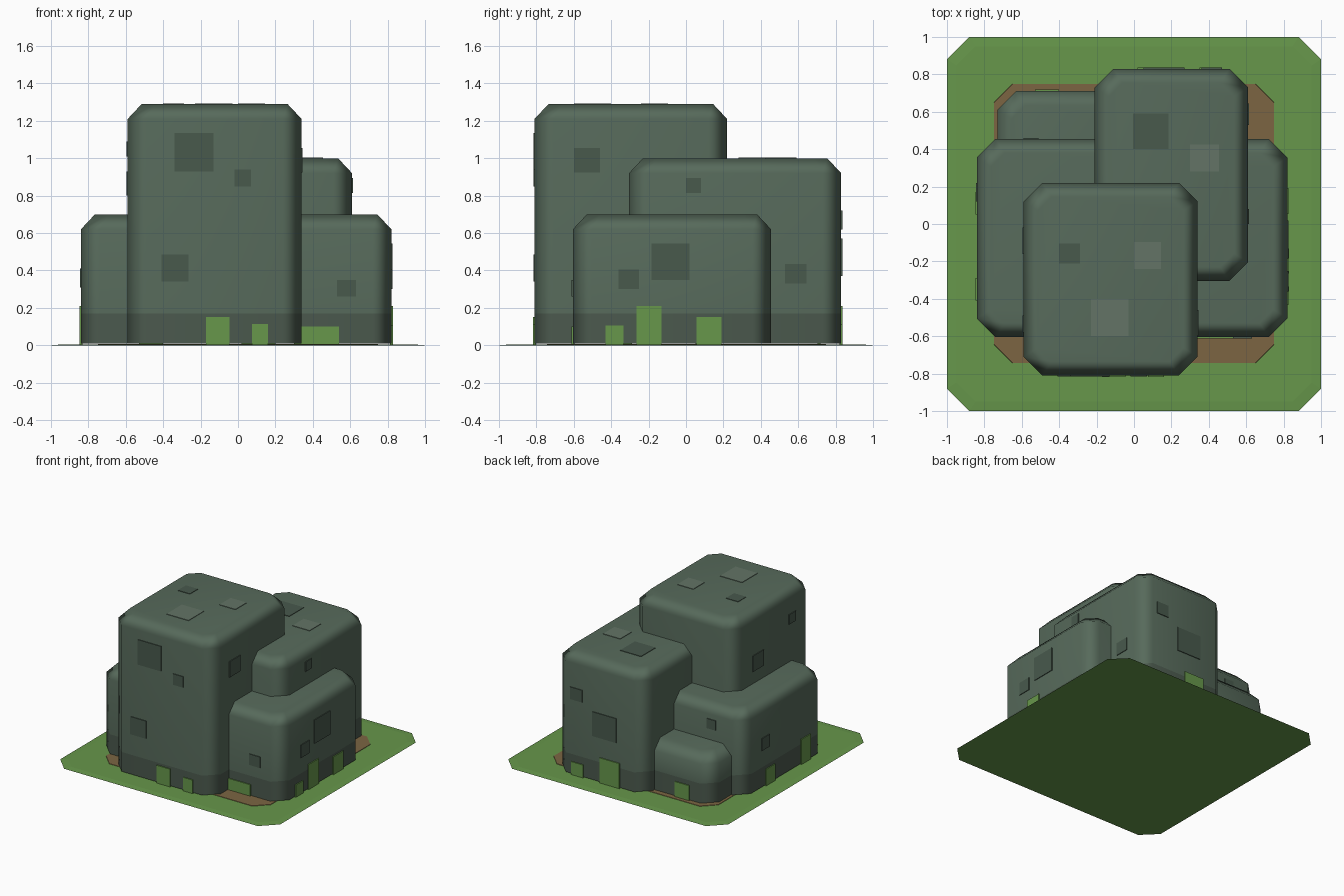
import bpy, bmesh, math

if "Cube" in bpy.data.objects:
    bpy.data.objects.remove(bpy.data.objects["Cube"])


def material(name, rgb):
    m = bpy.data.materials.new(name)
    m.diffuse_color = (*rgb, 1)
    m.use_nodes = True
    m.node_tree.nodes["Principled BSDF"].inputs["Base Color"].default_value = m.diffuse_color
    return m


ROCK = material("rock", (0.095, 0.145, 0.105))
ROCK_LOW = material("rock_base", (0.07, 0.10, 0.075))
DARK = material("rock_dark_patch", (0.065, 0.10, 0.073))
LIGHT = material("rock_light_patch", (0.125, 0.175, 0.133))
GRASS = material("grass", (0.135, 0.31, 0.07))
DIRT = material("dirt", (0.20, 0.13, 0.055))


def octagon(x0, x1, y0, y1, c):
    return [(x0 + c, y0), (x1 - c, y0), (x1, y0 + c), (x1, y1 - c),
            (x1 - c, y1), (x0 + c, y1), (x0, y1 - c), (x0, y0 + c)]


def loft(name, x0, x1, y0, y1, c, levels, mats):
    """Stack of chamfered rectangles; levels are (z, inset); first wall uses mats[-1]."""
    bm = bmesh.new()
    rings = []
    for z, inset in levels:
        pts = octagon(x0 + inset, x1 - inset, y0 + inset, y1 - inset, c - inset * 0.35)
        rings.append([bm.verts.new((x, y, z)) for x, y in pts])
    for k, (a, b) in enumerate(zip(rings, rings[1:])):
        for i in range(8):
            j = (i + 1) % 8
            f = bm.faces.new((a[i], a[j], b[j], b[i]))
            f.material_index = len(mats) - 1 if k == 0 else 0
    bm.faces.new(rings[-1])
    bm.faces.new(rings[0][::-1])
    return finish(name, bm, mats)


def finish(name, bm, mats):
    bmesh.ops.recalc_face_normals(bm, faces=bm.faces)
    me = bpy.data.meshes.new(name)
    bm.to_mesh(me)
    bm.free()
    for m in mats:
        me.materials.append(m)
    ob = bpy.data.objects.new(name, me)
    bpy.context.collection.objects.link(ob)
    return ob


def slab(name, axis, pos, u0, u1, v0, v1, mat, t=0.006):
    """Thin rectangle proud of the wall at pos on the given axis (x, y or z)."""
    lo, hi = [u0, v0], [u1, v1]
    lo.insert(axis, pos - t)
    hi.insert(axis, pos + t)
    bm = bmesh.new()
    bmesh.ops.create_cube(bm, size=1)
    for v in bm.verts:
        v.co = [hi[i] if v.co[i] > 0 else lo[i] for i in range(3)]
    return finish(name, bm, [mat])


# Ground and dirt
loft("ground", -1, 1, -1, 1, 0.12, [(0, 0), (0.004, 0.05)], [GRASS])
loft("dirt_patch", -0.75, 0.75, -0.745, 0.75, 0.10, [(0.001, 0), (0.007, 0.002)], [DIRT])

# Rocks: name -> extents and height
rocks = {
    "tall_rock": (-0.59, 0.34, -0.81, 0.22, 1.29),
    "middle_rock": (-0.21, 0.61, -0.305, 0.83, 1.0),
    "wide_rock": (-0.84, 0.82, -0.605, 0.455, 0.70),
    "small_rock": (-0.73, 0.10, -0.10, 0.71, 0.41),
}
for name, (x0, x1, y0, y1, h) in rocks.items():
    ob = loft(name, x0, x1, y0, y1, 0.10,
              [(0.01, 0), (0.17, 0), (h - 0.08, 0), (h, 0.075)], [ROCK, ROCK_LOW])
    bpy.ops.object.select_all(action='DESELECT')
    ob.select_set(True)
    bpy.context.view_layer.objects.active = ob
    bpy.ops.object.shade_smooth_by_angle(angle=math.radians(65))
    ob.modifiers.new("weighted_normals", 'WEIGHTED_NORMAL').keep_sharp = True

# Dark patches on walls: axis, wall position, u range, z range
walls = [
    (1, -0.81, -0.34, -0.13, 0.93, 1.135), (1, -0.81, -0.02, 0.07, 0.85, 0.94),
    (1, -0.81, -0.41, -0.265, 0.34, 0.485), (1, -0.605, 0.53, 0.63, 0.26, 0.35),
    (0, 0.34, -0.60, -0.46, 0.925, 1.055), (0, 0.61, 0.0, 0.08, 0.815, 0.895),
    (0, 0.61, 0.53, 0.645, 0.33, 0.435), (0, 0.82, -0.185, 0.02, 0.35, 0.545),
    (0, 0.82, -0.36, -0.25, 0.30, 0.405),
    (1, 0.83, 0.36, 0.47, 0.62, 0.72), (1, 0.83, 0.05, 0.27, 0.37, 0.57),
    (0, -0.59, -0.16, -0.02, 0.80, 0.93), (0, -0.59, -0.58, -0.49, 1.01, 1.09),
    (0, -0.84, 0.12, 0.22, 0.31, 0.41), (1, 0.455, -0.59, -0.51, 0.50, 0.58),
]
for i, (ax, p, u0, u1, z0, z1) in enumerate(walls):
    slab(f"wall_patch_{i}", ax, p, u0, u1, z0, z1, DARK)

# Patches on the rock tops
tops = [
    (1.29, -0.40, -0.29, -0.21, -0.105, DARK), (1.29, 0.0, 0.145, -0.24, -0.095, LIGHT),
    (1.29, -0.23, -0.03, -0.60, -0.40, LIGHT), (1.0, -0.005, 0.185, 0.40, 0.59, DARK),
    (1.0, 0.30, 0.455, 0.28, 0.425, LIGHT),
]
for i, (z, x0, x1, y0, y1, m) in enumerate(tops):
    slab(f"top_patch_{i}", 2, z, x0, x1, y0, y1, m, 0.004)

# Grass blades at the foot of the rocks: axis, wall position, u range, height
blades = [
    (1, -0.81, -0.17, -0.045, 0.15), (1, -0.81, 0.075, 0.16, 0.115),
    (1, -0.605, 0.30, 0.54, 0.10),
    (0, 0.82, -0.43, -0.335, 0.105), (0, 0.82, -0.265, -0.13, 0.21),
    (0, 0.82, 0.055, 0.19, 0.15),
    (1, 0.83, 0.35, 0.46, 0.11), (1, 0.83, 0.02, 0.20, 0.21),
    (0, -0.84, 0.05, 0.17, 0.14), (0, -0.84, -0.41, -0.29, 0.21),
    (1, 0.71, -0.53, -0.40, 0.13),
]
for i, (ax, p, u0, u1, h) in enumerate(blades):
    slab(f"grass_blade_{i}", ax, p, u0, u1, 0.0, h, GRASS, 0.008)
